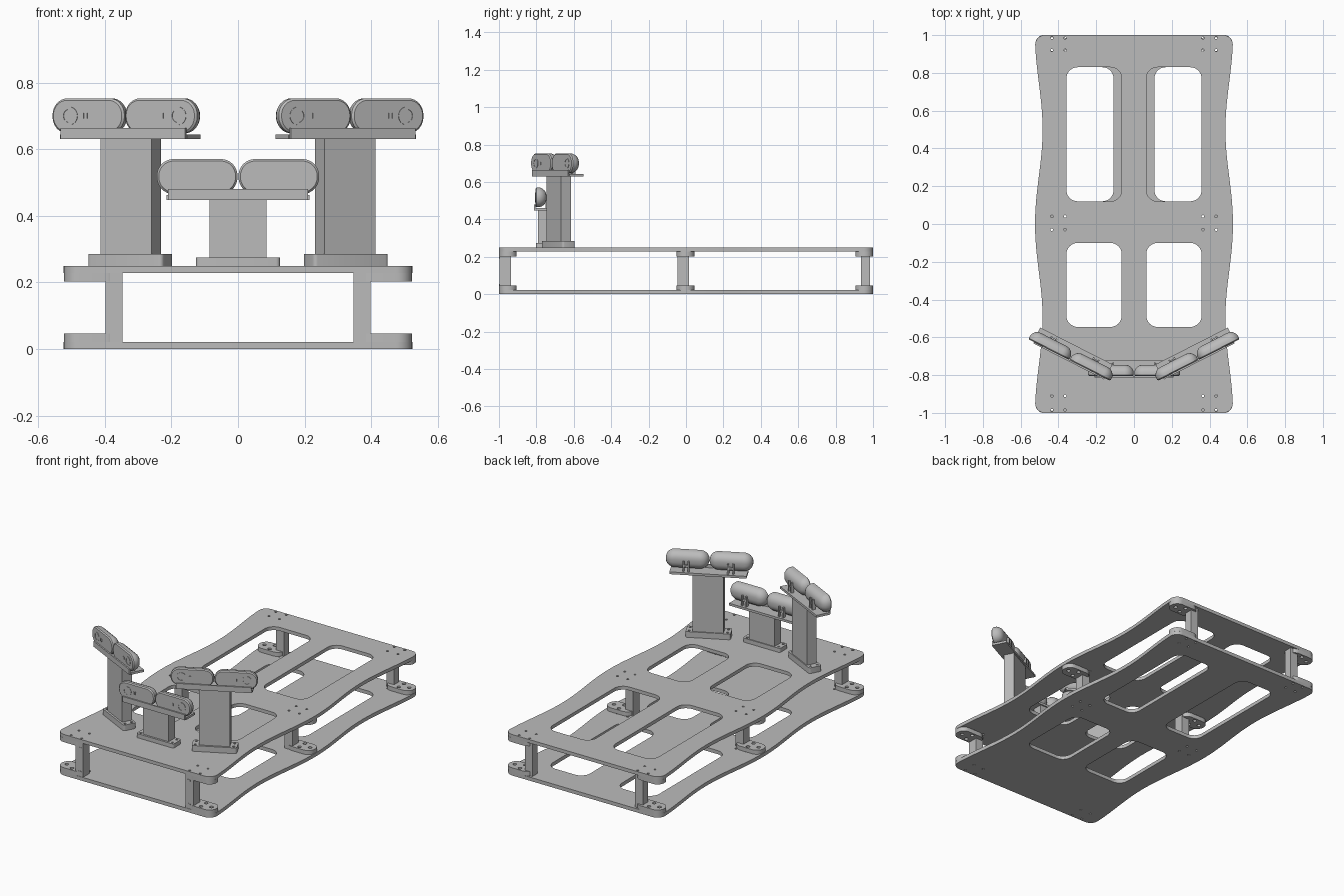
import bpy, bmesh
from math import sin, cos, pi, radians
from mathutils import Matrix

if "Cube" in bpy.data.objects:
    bpy.data.objects.remove(bpy.data.objects["Cube"], do_unlink=True)

grey = bpy.data.materials.new("matte_grey")
grey.use_nodes = True
grey.diffuse_color = (0.5, 0.5, 0.5, 1)
grey.node_tree.nodes["Principled BSDF"].inputs["Base Color"].default_value = (0.5, 0.5, 0.5, 1)


def finish(ob, m=None, smooth=True):
    """Apply the material, placement and shading."""
    ob.data.materials.clear()
    ob.data.materials.append(grey)
    if m is not None:
        ob.data.transform(m)
    if smooth:
        bpy.ops.object.select_all(action="DESELECT")
        ob.select_set(True)
        bpy.context.view_layer.objects.active = ob
        bpy.ops.object.shade_smooth_by_angle(angle=radians(35))
    return ob


def mesh_object(name, bm):
    me = bpy.data.meshes.new(name)
    bmesh.ops.recalc_face_normals(bm, faces=bm.faces)
    bm.to_mesh(me)
    bm.free()
    ob = bpy.data.objects.new(name, me)
    bpy.context.collection.objects.link(ob)
    return ob


def box(name, x, y, z, m=None):
    """Box from three (low, high) ranges."""
    bm = bmesh.new()
    bmesh.ops.create_cube(bm, size=1)
    for v in bm.verts:
        for i, (a, b) in enumerate((x, y, z)):
            v.co[i] = a if v.co[i] < 0 else b
    return finish(mesh_object(name, bm), m, False)


def circle(x, y, r, n=16):
    return [(x + r * cos(2 * pi * i / n), y + r * sin(2 * pi * i / n)) for i in range(n)]


def rounded(x0, x1, y0, y1, r, n=8):
    """Rounded rectangle outline."""
    pts = []
    corners = ((x1 - r, y1 - r), (x0 + r, y1 - r), (x0 + r, y0 + r), (x1 - r, y0 + r))
    for q, (cx, cy) in enumerate(corners):
        for i in range(n + 1):
            a = (q + i / n) * pi / 2
            pts.append((cx + r * cos(a), cy + r * sin(a)))
    return pts


def sheet(name, loops, z0, z1, m=None):
    """Flat sheet: the first loop is the outline, the others are holes."""
    cu = bpy.data.curves.new(name, "CURVE")
    cu.dimensions = "2D"
    cu.fill_mode = "BOTH"
    cu.extrude = (z1 - z0) / 2
    for pts in loops:
        sp = cu.splines.new("POLY")
        sp.points.add(len(pts) - 1)
        for p, (x, y) in zip(sp.points, pts):
            p.co = (x, y, 0, 1)
        sp.use_cyclic_u = True
    ob = bpy.data.objects.new(name, cu)
    bpy.context.collection.objects.link(ob)
    bpy.ops.object.select_all(action="DESELECT")
    ob.select_set(True)
    bpy.context.view_layer.objects.active = ob
    bpy.ops.object.convert(target="MESH")
    ob = bpy.context.view_layer.objects.active
    bm = bmesh.new()
    bm.from_mesh(ob.data)
    bmesh.ops.remove_doubles(bm, verts=bm.verts, dist=1e-5)
    bm.to_mesh(ob.data)
    bm.free()
    ob.data.transform(Matrix.Translation((0, 0, (z0 + z1) / 2)))
    return finish(ob, m)


# Deck outline with a gently waved edge and rounded corners
def deck_outline():
    r, n = 0.05, 48
    side = [(0.504 + 0.02 * cos(2 * pi * y), y)
            for y in (-0.95 + 1.9 * i / n for i in range(n + 1))]
    arc = [(0.523 - r + r * cos(a), 0.95 + r * sin(a))
           for a in (pi / 2 * i / 8 for i in range(1, 9))]
    half = [(x, -y) for x, y in reversed(arc)] + side + arc
    return half + [(-x, y) for x, y in reversed(half)]


def deck(name, z0, z1, inner):
    loops = [deck_outline()]
    for s in (-1, 1):
        for lo, hi, edge in ((0.12, 0.83, inner), (-0.545, -0.1, 0.065)):
            xs = sorted((s * edge, s * 0.358))
            loops.append(rounded(*xs, lo, hi, 0.06))
        for y in (-0.985, -0.91, -0.03, 0.04, 0.92, 0.985):
            for x in (0.365, 0.435):
                loops.append(circle(s * x, y, 0.007, 10))
    sheet(name, loops, z0, z1)


deck("lower_deck", 0, 0.022, 0.108)
deck("upper_deck", 0.229, 0.25, 0.065)

# Spacer posts with a foot at each end
for side, s in (("left", 1), ("right", -1)):
    mirror = Matrix.Scale(s, 4, (1, 0, 0))
    for row, y0, y1, p0, p1 in (("front", -1, -0.905, -0.998, -0.935),
                                ("middle", -0.05, 0.045, -0.045, 0.015),
                                ("back", 0.905, 1, 0.935, 0.985)):
        tag = f"{side}_{row}"
        xs = sorted((s * 0.352, s * 0.522))
        mid = (y0 + y1) / 2
        holes = [circle(s * x, y, 0.011, 12)
                 for x, y in ((0.435, mid - 0.026), (0.435, mid + 0.026), (0.488, mid))]
        for end, z0, z1 in (("lower", 0.022, 0.047), ("upper", 0.203, 0.229)):
            sheet(f"{tag}_{end}_foot", [rounded(*xs, y0, y1, 0.045)] + holes, z0, z1)
        px = sorted((s * 0.346, s * 0.398))
        box(f"{tag}_post", px, (p0, p1), (0.022, 0.229))
        if row == "front":
            upright = Matrix.Translation((0, -0.998, 0)) @ Matrix.Rotation(pi / 2, 4, "X")
            sx = sorted((s * 0.356, s * 0.378))
            for z in (0.05, 0.195):
                sheet(f"{tag}_slot", [rounded(*sx, z - 0.005, z + 0.005, 0.004, 3)],
                      0, 0.002, upright)


# Pill-shaped sensor head: flat front, domed back
def head(name, cx, cz, m):
    profile = ((-0.045, 0.006), (-0.039, 0), (-0.022, 0), (-0.008, 0.006),
               (0.004, 0.016), (0.011, 0.028), (0.014, 0.042))
    bm = bmesh.new()
    rings = []
    for y, inset in profile:
        pts = rounded(cx - 0.121 + inset, cx + 0.121 - inset,
                      cz - 0.0525 + inset, cz + 0.0525 - inset, 0.05 - inset)
        rings.append([bm.verts.new((x, y, z)) for x, z in pts])
    for a, b in zip(rings, rings[1:]):
        for i in range(len(a)):
            j = (i + 1) % len(a)
            bm.faces.new((a[i], a[j], b[j], b[i]))
    bm.faces.new(rings[0])
    bm.faces.new(rings[-1])
    finish(mesh_object(name, bm), m)


def stand(tag, x, y, angle, base_top, top):
    m = Matrix.Translation((x, y, 0)) @ Matrix.Rotation(radians(angle), 4, "Z")
    base = [rounded(-0.126, 0.126, -0.042, 0.036, 0.012, 4)]
    base += [circle(sx * 0.107, yy, 0.007, 10) for sx in (-1, 1) for yy in (-0.024, 0.018)]
    sheet(f"{tag}_base", base, 0.25, base_top, m)
    box(f"{tag}_column", (-0.086, 0.086), (-0.03, 0.03), (base_top, top), m)
    # Tray with a front lip
    box(f"{tag}_tray", (-0.215, 0.215), (-0.045, 0.038), (top, top + 0.014), m)
    box(f"{tag}_tray_lip", (-0.21, 0.21), (-0.053, -0.045), (top, top + 0.033), m)
    cz = top + 0.07
    front = m @ Matrix.Translation((0, -0.045, 0)) @ Matrix.Rotation(pi / 2, 4, "X")
    for side, s in (("left", 1), ("right", -1)):
        part = f"{tag}_{side}"
        head(f"{part}_head", s * 0.1225, cz, m)
        # Lens rings and a small grille on the flat face
        sheet(f"{part}_lens_ring", [circle(s * 0.183, cz, 0.027, 24),
                                    circle(s * 0.183, cz, 0.02, 24)], 0, 0.002, front)
        for i in (-1, 0, 1):
            gx = s * 0.131 + i * 0.006
            box(f"{part}_grille_bar", (gx - 0.002, gx + 0.002), (-0.047, -0.045),
                (cz - 0.008, cz + 0.008), m)
        # Rear clamp holding the head on the tray
        c = s * 0.125
        for e in (-1, 1):
            tab = sorted((c + e * 0.01, c + e * 0.019))
            box(f"{part}_clamp_tab", tab, (0.008, 0.026), (top + 0.014, top + 0.075), m)
        box(f"{part}_clamp_bar", (c - 0.019, c + 0.019), (0.01, 0.021),
            (top + 0.04, top + 0.052), m)


stand("centre_stand", 0, -0.76, 0, 0.275, 0.448)
stand("left_stand", 0.322, -0.68, 27, 0.285, 0.63)
stand("right_stand", -0.322, -0.68, -27, 0.285, 0.63)
